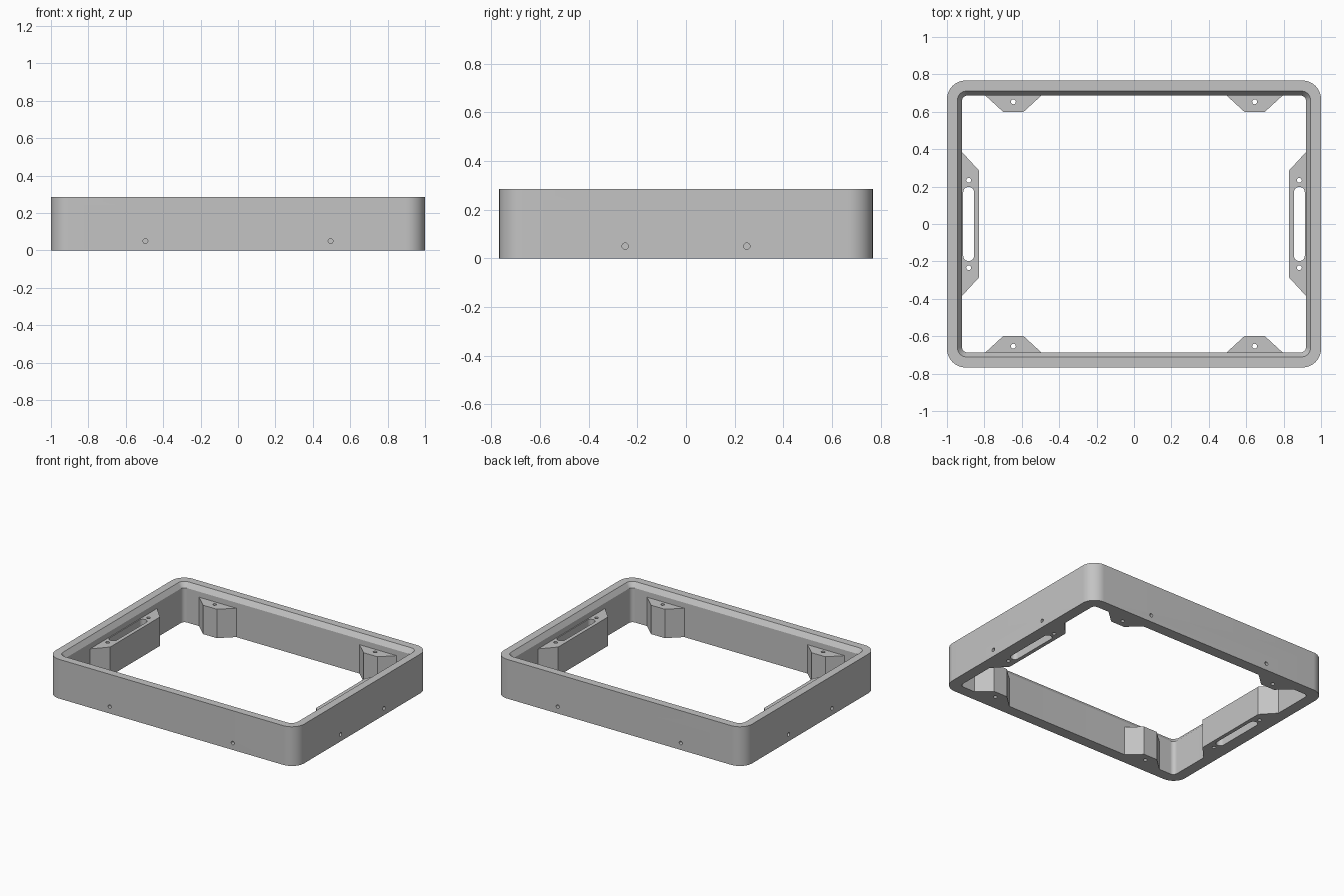
import bpy
import bmesh
import math
from mathutils import Matrix, Vector

cube = bpy.data.objects.get("Cube")
if cube:
    bpy.data.objects.remove(cube, do_unlink=True)

HX, HY, H = 1.0, 0.767, 0.285      # half sizes and height of the frame
WALL, RIM, CHAMFER = 0.08, 0.056, 0.035
LUG_H = 0.21
HOLE_R = 0.013

grey = bpy.data.materials.new("plain_grey")
grey.use_nodes = True
colour = (0.55, 0.55, 0.55, 1)
grey.diffuse_color = colour
grey.node_tree.nodes["Principled BSDF"].inputs["Base Color"].default_value = colour


def rounded_rect(hx, hy, r, steps=16):
    """Outline of a rectangle with round corners, counter-clockwise."""
    points = []
    for quarter, (sx, sy) in enumerate([(1, 1), (-1, 1), (-1, -1), (1, -1)]):
        for i in range(steps + 1):
            a = (quarter + i / steps) * math.pi / 2
            points.append((sx * (hx - r) + r * math.cos(a),
                           sy * (hy - r) + r * math.sin(a)))
    return points


def add_prism(bm, outline, z0, z1):
    low = [bm.verts.new((x, y, z0)) for x, y in outline]
    high = [bm.verts.new((x, y, z1)) for x, y in outline]
    bm.faces.new(low)
    bm.faces.new(high)
    for i in range(len(low)):
        j = (i + 1) % len(low)
        bm.faces.new((low[i], low[j], high[j], high[i]))


def add_pin(bm, centre, axis, depth):
    turn = Vector((0, 0, 1)).rotation_difference(Vector(axis)).to_matrix().to_4x4()
    bmesh.ops.create_cone(bm, cap_ends=True, segments=24, radius1=HOLE_R,
                          radius2=HOLE_R, depth=depth,
                          matrix=Matrix.Translation(centre) @ turn)


def make_object(name, bm):
    bmesh.ops.recalc_face_normals(bm, faces=bm.faces)
    mesh = bpy.data.meshes.new(name)
    bm.to_mesh(mesh)
    bm.free()
    mesh.materials.append(grey)
    obj = bpy.data.objects.new(name, mesh)
    bpy.context.collection.objects.link(obj)
    return obj


def cut_and_shade(obj, cutter_bm):
    """Cut the holes, drop the cutter and shade with sharp edges kept."""
    cutter = make_object("cutter", cutter_bm)
    cutter.hide_render = True
    mod = obj.modifiers.new("holes", 'BOOLEAN')
    mod.operation = 'DIFFERENCE'
    mod.solver = 'EXACT'
    mod.object = cutter
    bpy.ops.object.select_all(action='DESELECT')
    bpy.context.view_layer.objects.active = obj
    obj.select_set(True)
    bpy.ops.object.modifier_apply(modifier=mod.name)
    bpy.data.objects.remove(cutter, do_unlink=True)
    bpy.ops.object.shade_smooth_by_angle(angle=math.radians(30))


# Frame: closed loop of outlines, outside up and chamfered inside down
bm = bmesh.new()
sections = [(0, 0, 0.1), (0, H, 0.1), (RIM, H, 0.05),
            (WALL, H - CHAMFER, 0.03), (WALL, 0, 0.03)]
rings = [[bm.verts.new((x, y, z)) for x, y in rounded_rect(HX - inset, HY - inset, r)]
         for inset, z, r in sections]
for k, ring in enumerate(rings):
    after = rings[(k + 1) % len(rings)]
    for i in range(len(ring)):
        j = (i + 1) % len(ring)
        bm.faces.new((ring[i], ring[j], after[j], after[i]))
frame = make_object("frame", bm)

# Blind screw holes in the outer walls
cut = bmesh.new()
for s in (-1, 1):
    for t in (-1, 1):
        add_pin(cut, (t * 0.495, s * HY, 0.05), (0, 1, 0), 0.1)
        add_pin(cut, (s * HX, t * 0.25, 0.05), (1, 0, 0), 0.1)
cut_and_shade(frame, cut)

# Small lugs on the front and back walls
for sy, side in ((-1, "front"), (1, "back")):
    for sx, hand in ((-1, "right"), (1, "left")):
        bm = bmesh.new()
        y_wall, y_tip = HY - WALL, 0.6
        outline = [(0.495, y_wall), (0.59, y_tip), (0.70, y_tip), (0.795, y_wall)]
        add_prism(bm, [(sx * x, sy * y) for x, y in outline], 0, LUG_H)
        lug = make_object(f"{side}_{hand}_lug", bm)
        cut = bmesh.new()
        add_pin(cut, (sx * 0.645, sy * 0.653, LUG_H / 2), (0, 0, 1), 1)
        cut_and_shade(lug, cut)

# Long slotted lugs on the side walls
for sx, hand in ((-1, "right"), (1, "left")):
    bm = bmesh.new()
    x_wall, x_tip = HX - WALL, 0.828
    outline = [(x_wall, -0.385), (x_tip, -0.285), (x_tip, 0.285), (x_wall, 0.385)]
    add_prism(bm, [(sx * x, y) for x, y in outline], 0, LUG_H)
    lug = make_object(f"{hand}_slotted_lug", bm)
    cut = bmesh.new()
    slot = rounded_rect(0.029, 0.198, 0.028, 8)
    add_prism(cut, [(sx * 0.884 + x, y) for x, y in slot], -0.1, LUG_H + 0.1)
    for t in (-1, 1):
        add_pin(cut, (sx * 0.884, t * 0.234, LUG_H / 2), (0, 0, 1), 1)
    cut_and_shade(lug, cut)
